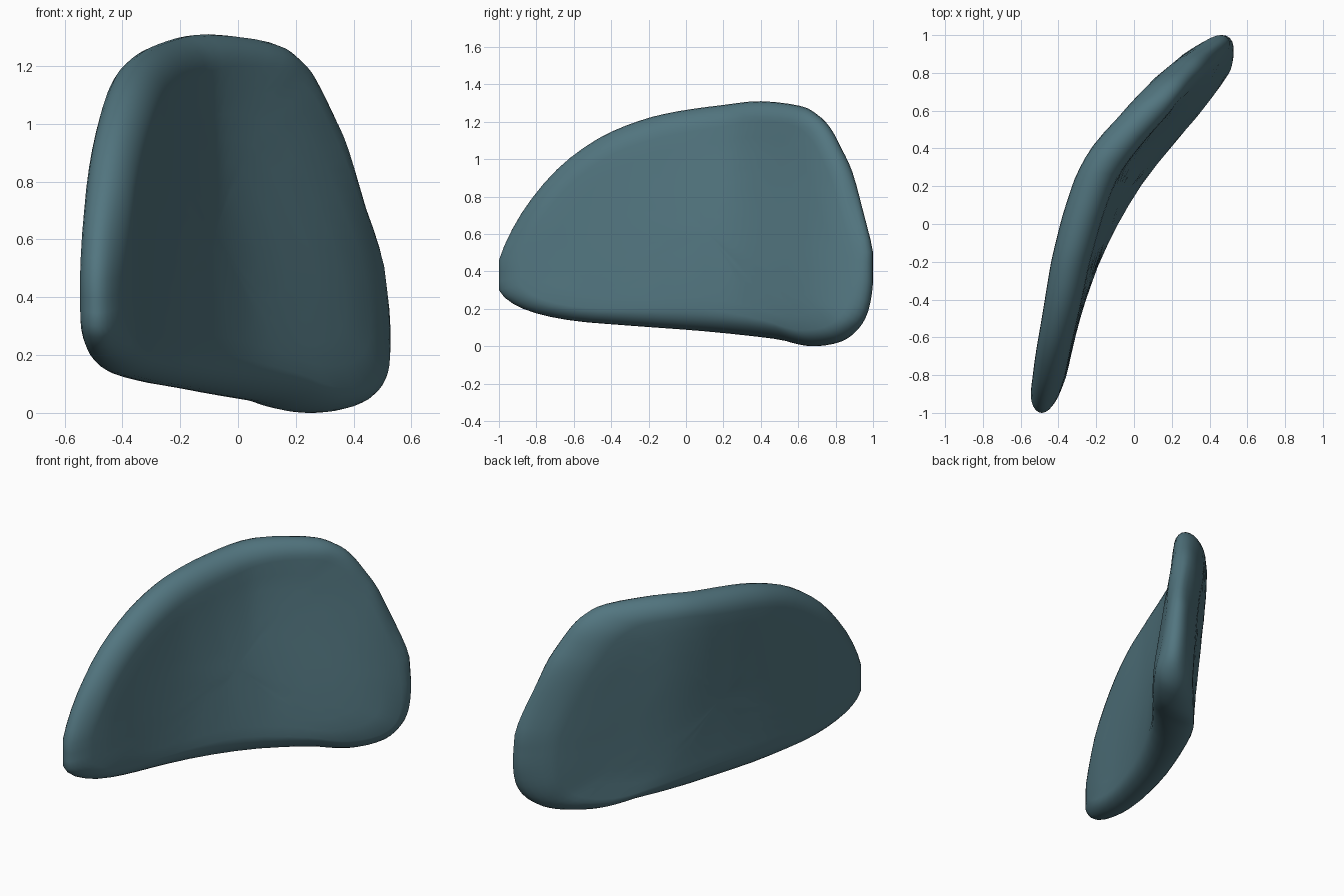
import bpy, bmesh, math
from mathutils import Vector

if "Cube" in bpy.data.objects:
    bpy.data.objects.remove(bpy.data.objects["Cube"])

# side outline of the panel (y, z)
OUTLINE = [(-1, .30), (-.87, .20), (-.63, .14), (-.3, .11), (.1, .08), (.47, .04),
           (.6, .01), (.7, 0), (.83, .025), (.92, .09), (.975, .19), (1, .34),
           (1, .5), (.95, .71), (.89, .93), (.83, 1.06), (.77, 1.17), (.7, 1.24),
           (.61, 1.285), (.4, 1.31), (.2, 1.29), (-.05, 1.255), (-.25, 1.205),
           (-.47, 1.11), (-.69, .945), (-.88, .71), (-1, .46)]
# bend seen from above: y, outer x, thickness along x, how far the foot kicks inward
BEND = [(-1, -.56, .13, .01), (-.8, -.54, .17, .015), (-.5, -.49, .19, .015),
        (-.2, -.44, .205, .055), (.04, -.38, .215, .105), (.25, -.31, .225, .155),
        (.41, -.22, .25, .17), (.58, -.07, .25, .165), (.77, .09, .235, .16),
        (.9, .21, .195, .135), (1, .34, .16, .07)]
CENTRE, RIM = Vector((.1, .62)), .12


def spline(a, b, c, d, t):
    return .5 * (2*b + (c - a)*t + (2*a - 5*b + 4*c - d)*t*t + (3*b - a - 3*c + d)*t**3)


def bend(y):
    n = len(BEND)
    k = max(i for i in range(n - 1) if BEND[i][0] <= y or i == 0)
    t = (y - BEND[k][0]) / (BEND[k + 1][0] - BEND[k][0])
    p = [Vector(BEND[min(max(k + j, 0), n - 1)][1:]) for j in (-1, 0, 1, 2)]
    return spline(*p, min(max(t, 0), 1))


def surface(y, z, h):
    outer, thick, lean = bend(y)
    # nearly even lean from the top edge down; the outer skin leans less than the inner
    f = min(max((1.15 - z) / 1.0, 0), 1)
    f = (.6*f + .4*f*f*(3 - 2*f)) * (.8 + .2*h) - max(.12 - z, 0)
    return (outer + thick/2 + lean*f + h*thick/2, y, z)


# smooth resampled outline
pts = [Vector(p) for p in OUTLINE]
n = len(pts)
loop = [spline(pts[i-1], pts[i], pts[(i+1) % n], pts[(i+2) % n], t/3)
        for i in range(n) for t in range(3)]
loop = [Vector((min(max(p.x, -1), 1), max(p.y, 0))) for p in loop]

# rings from the rounded rim to the middle: (rim angle, remaining inset)
STEPS = [(math.pi/2 * k/6, 0) for k in range(7)] + [(math.pi/2, k/7) for k in range(1, 7)]


def ring(bm, angle, inset, side):
    out = []
    for p in loop:
        d = p - CENTRE
        s = (1 - RIM*(1 - math.cos(angle)) / d.length) * (1 - inset)
        q = CENTRE + d*s
        out.append(bm.verts.new(surface(q.x, q.y, side*math.sin(angle))))
    return out


# curved panel: two skins sharing the rim
bm = bmesh.new()
rim = ring(bm, 0, 0, 1)
for side in (1, -1):
    prev = rim
    for angle, inset in STEPS[1:]:
        cur = ring(bm, angle, inset, side)
        for i in range(len(cur)):
            j = (i + 1) % len(cur)
            bm.faces.new((prev[i], prev[j], cur[j], cur[i]))
        prev = cur
    mid = bm.verts.new(surface(CENTRE.x, CENTRE.y, side))
    for i in range(len(prev)):
        bm.faces.new((prev[i], prev[(i + 1) % len(prev)], mid))
bmesh.ops.recalc_face_normals(bm, faces=bm.faces)
for f in bm.faces:
    f.smooth = True

mesh = bpy.data.meshes.new("curved_panel")
bm.to_mesh(mesh)
bm.free()
panel = bpy.data.objects.new("curved_panel", mesh)
bpy.context.collection.objects.link(panel)

# slate teal colour
mat = bpy.data.materials.new("slate_teal")
mat.diffuse_color = (.085, .18, .215, 1)
mat.use_nodes = True
mat.node_tree.nodes["Principled BSDF"].inputs["Base Color"].default_value = mat.diffuse_color
mesh.materials.append(mat)
